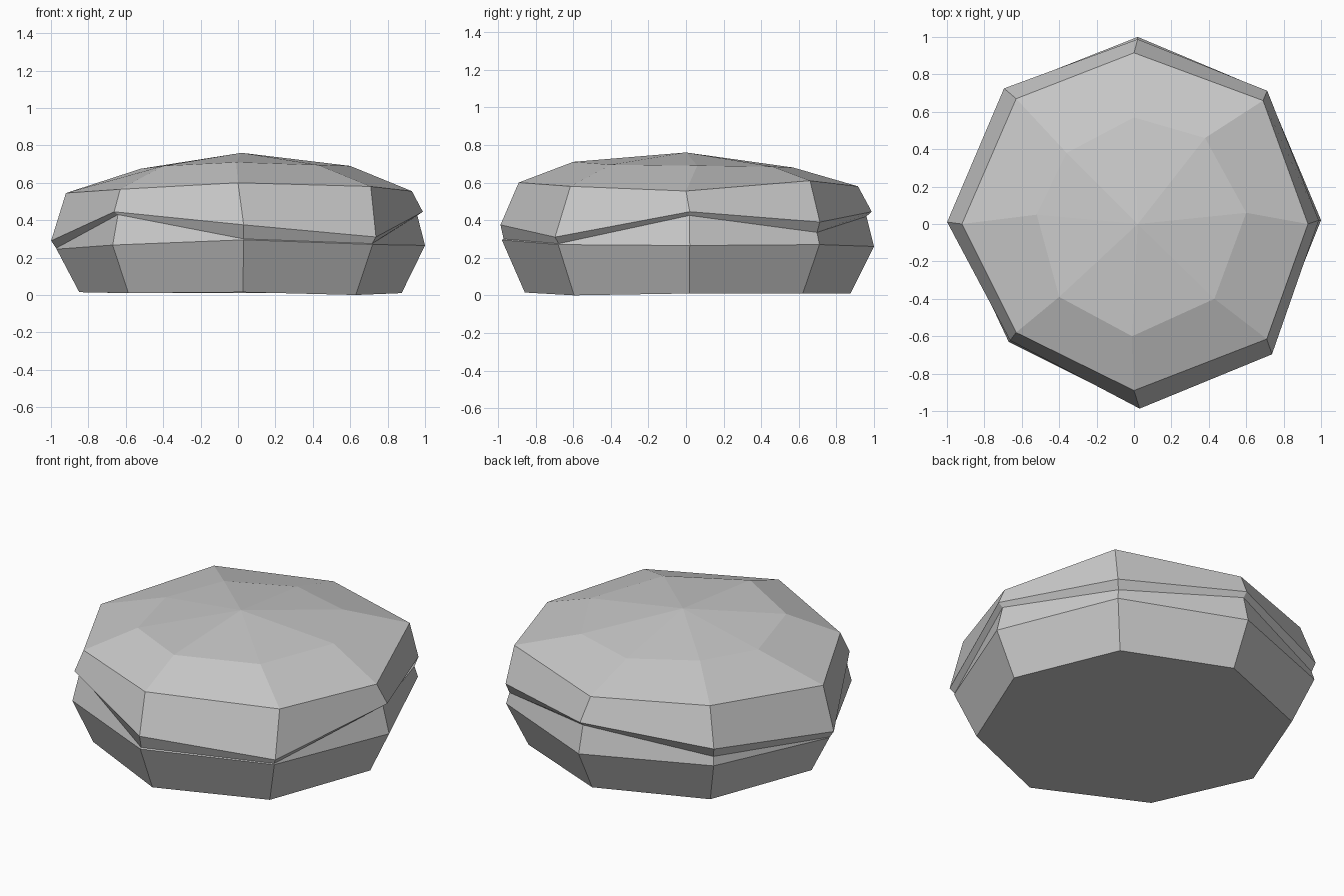
import bpy
import bmesh

# Remove the default cube only
cube = bpy.data.objects.get("Cube")
if cube:
    bpy.data.objects.remove(cube, do_unlink=True)

# One plain stone colour
stone = bpy.data.materials.new("stone_grey")
stone.use_nodes = True
grey = (0.59, 0.59, 0.59, 1)
stone.diffuse_color = grey
shader = stone.node_tree.nodes["Principled BSDF"]
shader.inputs["Base Color"].default_value = grey
shader.inputs["Roughness"].default_value = 0.9

# Eight-sided outlines, starting at the left side and running towards the back
waist_outline = [(1, .02), (.71, .71), (.02, 1), (-.69, .72),
                 (-.97, .01), (-.67, -.63), (.03, -.98), (.72, -.68)]
rim_outline = [(.93, 0), (.69, .66), (0, .915), (-.63, .67),
               (-.92, 0), (-.63, -.58), (0, -.89), (.71, -.615)]
crown_outline = [(.6, .06), (.38, .46), (0, .57), (-.36, .38),
                 (-.52, .05), (-.4, -.39), (-.01, -.6), (.43, -.4)]

# Uneven heights of each level, corner by corner
base_heights = [.01, .01, .01, .01, .015, .01, .015, 0]
waist_heights = [.265, .27, .26, .27, .245, .267, .295, .27]
groove_heights = [.425, .335, .42, .32, .25, .43, .3, .275]
lip_heights = [.445, .39, .445, .375, .29, .445, .375, .31]
rim_heights = [.555, .61, .58, .6, .545, .565, .6, .58]
crown_heights = [.69, .685, .68, .69, .675, .69, .71, .695]


def ring(bm, outline, heights, scale=lambda z: 1.0):
    """Add one level of corners, scaled by a rule based on height."""
    return [bm.verts.new((x * scale(z), y * scale(z), z))
            for (x, y), z in zip(outline, heights)]


def bridge(bm, lower, upper):
    """Join two levels with a band of flat faces."""
    count = len(lower)
    for i in range(count):
        j = (i + 1) % count
        bm.faces.new((lower[i], lower[j], upper[j], upper[i]))


bm = bmesh.new()

# Tapered foot, waist, slanting crack, overhanging lip, rim and crown
levels = [
    ring(bm, waist_outline, base_heights, lambda z: 0.875),
    ring(bm, waist_outline, waist_heights),
    ring(bm, waist_outline, groove_heights, lambda z: 1 - 0.25 * (z - 0.26)),
    ring(bm, waist_outline, lip_heights, lambda z: 1.03 - 0.27 * (z - 0.29)),
    ring(bm, rim_outline, rim_heights),
    ring(bm, crown_outline, crown_heights),
]
for lower, upper in zip(levels, levels[1:]):
    bridge(bm, lower, upper)

# Flat underside and low peak
bm.faces.new(list(reversed(levels[0])))
peak = bm.verts.new((.02, 0, .76))
crown = levels[-1]
for i, corner in enumerate(crown):
    bm.faces.new((corner, crown[(i + 1) % len(crown)], peak))

bmesh.ops.recalc_face_normals(bm, faces=bm.faces)
mesh = bpy.data.meshes.new("rock")
bm.to_mesh(mesh)
bm.free()
mesh.materials.append(stone)
rock = bpy.data.objects.new("rock", mesh)
bpy.context.collection.objects.link(rock)
